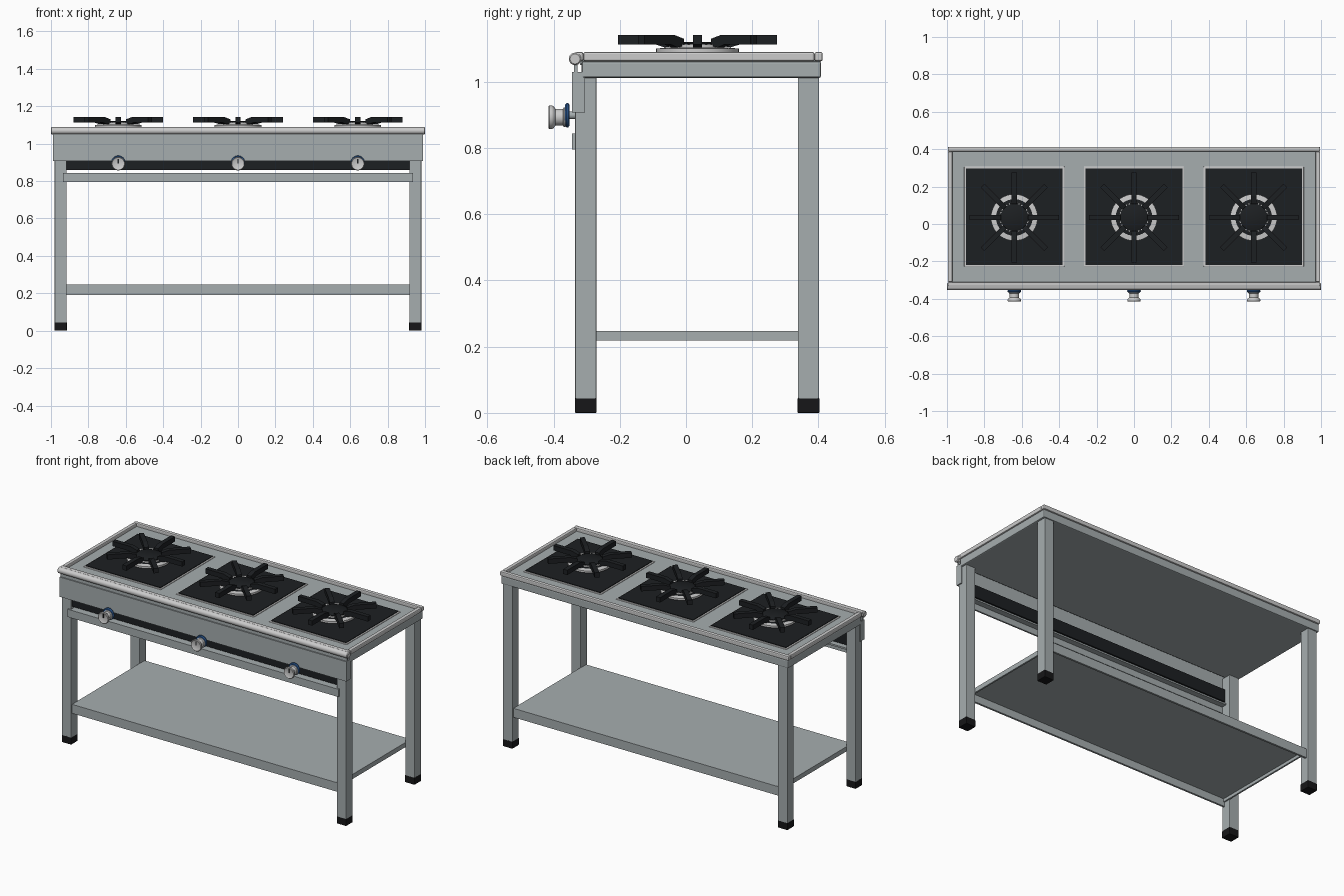
import bpy, bmesh, math
from mathutils import Matrix, Vector

if "Cube" in bpy.data.objects:
    bpy.data.objects.remove(bpy.data.objects["Cube"])


def material(name, rgb):
    m = bpy.data.materials.new(name)
    m.diffuse_color = (*rgb, 1)
    m.use_nodes = True
    m.node_tree.nodes["Principled BSDF"].inputs["Base Color"].default_value = m.diffuse_color
    return m


BLACK = material("black_enamel", (0.012, 0.014, 0.016))
RUBBER = material("black_rubber", (0.008, 0.008, 0.009))
BLUE = material("blue_bezel", (0.03, 0.12, 0.35))
STEEL = material("steel", (0.38, 0.42, 0.43))
BRIGHT = material("bright_steel", (0.6, 0.63, 0.62))


def finish(bm, name, mat, smooth=False):
    bmesh.ops.recalc_face_normals(bm, faces=bm.faces)
    me = bpy.data.meshes.new(name)
    bm.to_mesh(me)
    bm.free()
    me.materials.append(mat)
    ob = bpy.data.objects.new(name, me)
    bpy.context.collection.objects.link(ob)
    if smooth:
        bpy.ops.object.select_all(action='DESELECT')
        ob.select_set(True)
        bpy.context.view_layer.objects.active = ob
        bpy.ops.object.shade_smooth_by_angle(angle=math.radians(35))
    return ob


def add_box(bm, x0, x1, y0, y1, z0, z1, rot=None):
    m = Matrix.Translation(((x0 + x1) / 2, (y0 + y1) / 2, (z0 + z1) / 2))
    m = m @ Matrix.Diagonal((x1 - x0, y1 - y0, z1 - z0, 1))
    bmesh.ops.create_cube(bm, size=1, matrix=(rot @ m if rot else m))


def boxes(name, mat, dims, bevel=0.0):
    bm = bmesh.new()
    for d in dims:
        add_box(bm, *d)
    ob = finish(bm, name, mat)
    if bevel:
        b = ob.modifiers.new("bevel", 'BEVEL')
        b.width, b.segments = bevel, 2
    return ob


def lathe(name, mat, profile, matrix, closed=False, n=40):
    """Spin (radius, height) points about local z."""
    bm = bmesh.new()
    vs = [bm.verts.new((r, 0, z)) for r, z in profile]
    pairs = list(zip(vs, vs[1:])) + ([(vs[-1], vs[0])] if closed else [])
    es = [bm.edges.new(p) for p in pairs]
    bmesh.ops.spin(bm, geom=vs + es, cent=(0, 0, 0), axis=(0, 0, 1),
                   angle=2 * math.pi, steps=n, use_merge=True)
    bmesh.ops.remove_doubles(bm, verts=bm.verts, dist=1e-5)
    bm.transform(matrix)
    return finish(bm, name, mat, True)


def tray_frame(x, y0, y1, w, z0, z1):
    return [(-x, x, y1 - w, y1, z0, z1), (-x, x, y0, y0 + w, z0, z1),
            (-x, -x + w, y0 + w, y1 - w, z0, z1), (x - w, x, y0 + w, y1 - w, z0, z1)]


# legs and rubber feet
for yn, y0, y1 in (("front", -0.335, -0.271), ("back", 0.338, 0.402)):
    for xn, x0 in (("left", -0.98), ("right", 0.916)):
        boxes(f"{yn}_{xn}_leg", STEEL, [(x0, x0 + 0.064, y0, y1, 0.04, 1.015)], 0.003)
        boxes(f"{yn}_{xn}_foot", RUBBER,
              [(x0 - 0.001, x0 + 0.065, y0 - 0.001, y1 + 0.001, 0, 0.045)], 0.003)

# worktop: body, sunken surface, raised rim, rolled front edge
boxes("worktop_body", STEEL, [(-0.99, 0.99, -0.315, 0.408, 1.012, 1.062)], 0.006)
boxes("worktop_surface", STEEL, [(-0.975, 0.975, -0.32, 0.395, 1.05, 1.07)])
boxes("worktop_rim", BRIGHT, tray_frame(0.995, -0.335, 0.413, 0.025, 1.062, 1.09), 0.006)
lathe("rolled_front_edge", BRIGHT,
      [(0, -1), (0.015, -1), (0.019, -0.996), (0.019, 0.996), (0.015, 1), (0, 1)],
      Matrix.Translation((0, -0.335, 1.069)) @ Matrix.Rotation(math.pi / 2, 4, 'Y'), n=20)

# front panel with folded ends, dark control strip, lower rail
boxes("front_panel", STEEL, [(-0.988, 0.988, -0.345, -0.336, 0.907, 1.03),
                             (-0.988, 0.988, -0.338, -0.328, 1.03, 1.062),
                             (-0.988, -0.981, -0.336, -0.305, 0.907, 1.03),
                             (0.981, 0.988, -0.336, -0.305, 0.907, 1.03)])
boxes("control_strip", BLACK, [(-0.918, 0.918, -0.325, -0.310, 0.858, 0.935)])
boxes("lower_rail", STEEL, [(-0.935, 0.935, -0.345, -0.335, 0.796, 0.844),
                            (-0.916, 0.916, -0.337, -0.300, 0.834, 0.844)])

# lower shelf with folded edges
boxes("shelf", STEEL, [(-0.918, 0.918, -0.32, 0.385, 0.238, 0.248),
                       (-0.918, 0.918, -0.325, -0.313, 0.192, 0.248),
                       (-0.918, 0.918, 0.378, 0.390, 0.192, 0.248),
                       (-0.918, -0.908, -0.313, 0.378, 0.219, 0.248),
                       (0.908, 0.918, -0.313, 0.378, 0.219, 0.248)])

CY = 0.035
for tag, cx in (("left", -0.64), ("centre", 0.0), ("right", 0.64)):
    # burner plate and its thin frame
    boxes(f"{tag}_plate_frame", BRIGHT,
          [(cx - 0.268, cx + 0.268, CY + 0.005 - 0.268, CY + 0.005 + 0.268, 1.06, 1.074)], 0.003)
    boxes(f"{tag}_burner_plate", BLACK,
          [(cx - 0.258, cx + 0.258, CY + 0.005 - 0.258, CY + 0.005 + 0.258, 1.065, 1.078)])
    at = Matrix.Translation((cx, CY, 0))
    # burner: steel ring, black base, toothed head
    lathe(f"{tag}_burner_ring", BRIGHT,
          [(0.098, 1.075), (0.125, 1.088), (0.125, 1.1), (0.098, 1.103)], at, True)
    lathe(f"{tag}_burner_base", BLACK,
          [(0.1, 1.07), (0.1, 1.099), (0.082, 1.103), (0, 1.103)], at)
    lathe(f"{tag}_flame_ring", BRIGHT,
          [(0.073, 1.1), (0.081, 1.1), (0.081, 1.112), (0.073, 1.112)], at, True)
    lathe(f"{tag}_burner_cap", BLACK,
          [(0.074, 1.1), (0.074, 1.116), (0.068, 1.12), (0, 1.12)], at)
    bm = bmesh.new()
    for i in range(28):
        add_box(bm, 0.07, 0.079, -0.005, 0.005, 1.102, 1.117,
                at @ Matrix.Rotation(math.tau * i / 28, 4, 'Z'))
    finish(bm, f"{tag}_burner_teeth", BLACK)
    # pan support: eight arms dipping towards the centre
    bm = bmesh.new()
    prof = [(0.24, 1.112), (0.24, 1.142), (0.115, 1.142), (0.072, 1.13),
            (0.072, 1.108), (0.1, 1.104), (0.125, 1.112)]
    for i in range(8):
        m = at @ Matrix.Rotation(math.tau * i / 8, 4, 'Z')
        f = bm.faces.new([bm.verts.new(m @ Vector((r, -0.014, z))) for r, z in prof])
        g = bmesh.ops.extrude_face_region(bm, geom=[f])["geom"]
        bmesh.ops.translate(bm, verts=[v for v in g if isinstance(v, bmesh.types.BMVert)],
                            vec=m.to_3x3() @ Vector((0, 0.028, 0)))
        bm.faces.new([e for e in f.verts]) if not f.is_valid else None
    finish(bm, f"{tag}_pan_support", BLACK)
    # control knob: stem, blue bezel, body, flared grip, pointer
    face = Matrix.Translation((cx, -0.352, 0.899)) @ Matrix.Rotation(math.pi / 2, 4, 'X')
    lathe(f"{tag}_knob_stem", STEEL, [(0, -0.035), (0.012, -0.035), (0.012, 0.01), (0, 0.01)], face, n=16)
    lathe(f"{tag}_knob_bezel", BLUE,
          [(0, 0), (0.032, 0), (0.037, 0.004), (0.037, 0.009), (0.032, 0.013), (0, 0.013)], face)
    lathe(f"{tag}_knob_grip", BRIGHT,
          [(0.03, 0.012), (0.03, 0.017), (0.025, 0.02), (0.025, 0.042), (0.033, 0.048),
           (0.036, 0.053), (0.036, 0.06), (0.033, 0.063), (0.028, 0.06), (0, 0.06)],
          Matrix.Translation((0, 0, -0.006)) @ face)
    boxes(f"{tag}_knob_pointer", BLACK, [(cx - 0.003, cx + 0.003, -0.4145, -0.411, 0.895, 0.918)])
